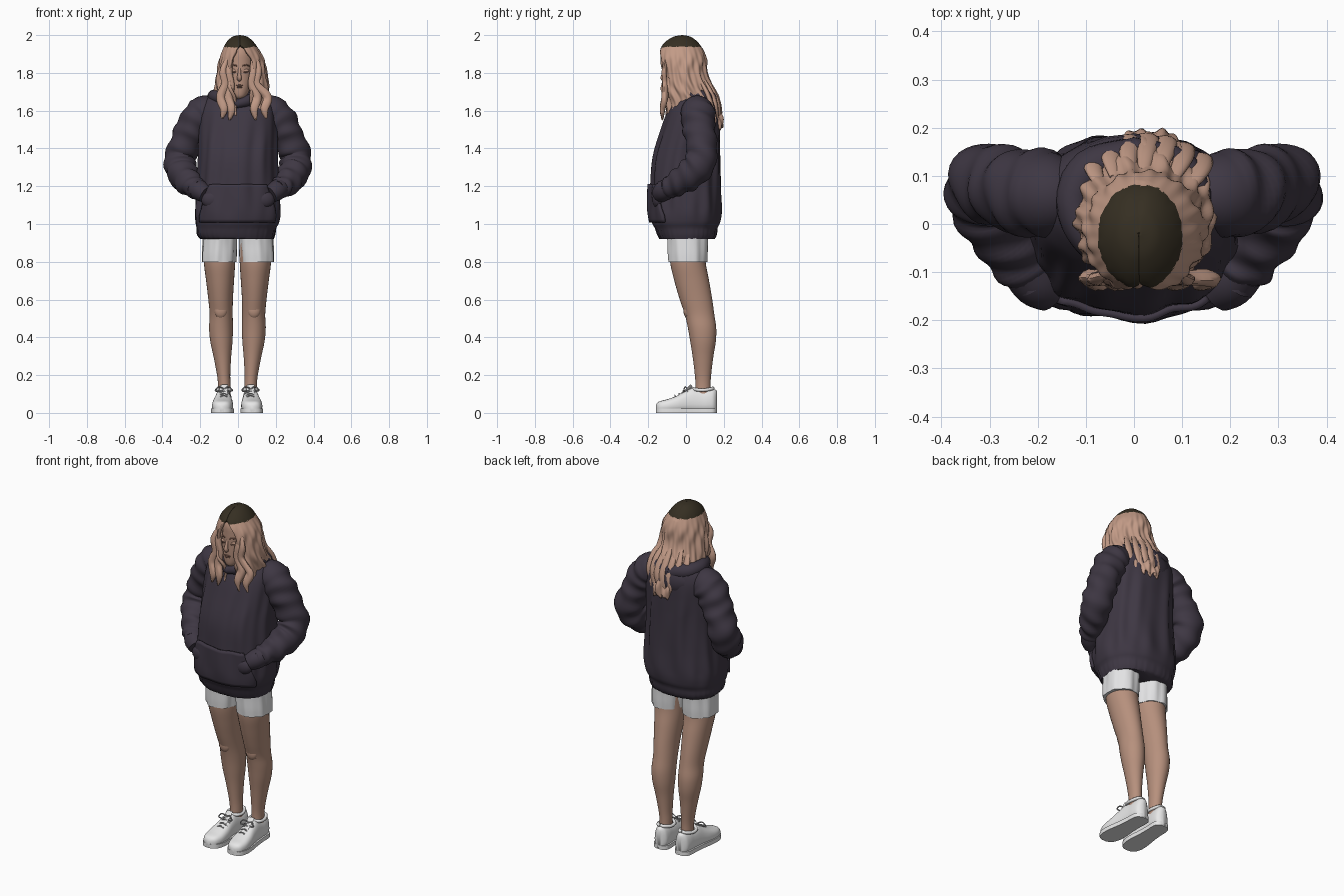
import bpy, bmesh, math
from mathutils import Vector
from math import sin, cos, pi

if "Cube" in bpy.data.objects:
    bpy.data.objects.remove(bpy.data.objects["Cube"])


def material(name, r, g, b):
    m = bpy.data.materials.new(name)
    m.diffuse_color = (r, g, b, 1)
    m.use_nodes = True
    m.node_tree.nodes["Principled BSDF"].inputs["Base Color"].default_value = m.diffuse_color
    return m


NAVY = material("dark_plum_fabric", .048, .038, .056)
SKIN = material("skin", .47, .28, .205)
HAIR = material("light_hair", .54, .325, .24)
ROOT = material("dark_roots", .036, .028, .016)
WHITE = material("white_leather", .80, .80, .80)
SHORT = material("white_cotton", .76, .76, .77)
LIP = material("face_detail", .25, .13, .095)
LACE = material("lace_grey", .42, .42, .43)


def sample(table, t):
    """Smooth lookup in a table whose first column is the parameter (ascending)."""
    n = len(table)
    t = min(max(t, table[0][0]), table[-1][0])
    i = 0
    while i < n - 2 and t > table[i + 1][0]:
        i += 1
    a, b = table[i], table[i + 1]
    p, q = table[max(i - 1, 0)], table[min(i + 2, n - 1)]
    h = b[0] - a[0]
    u = (t - a[0]) / h
    out = []
    for k in range(1, len(a)):
        ma = (b[k] - p[k]) / (b[0] - p[0]) * h
        mb = (q[k] - a[k]) / (q[0] - a[0]) * h
        out.append((2*u**3 - 3*u*u + 1) * a[k] + (u**3 - 2*u*u + u) * ma
                   + (3*u*u - 2*u**3) * b[k] + (u**3 - u*u) * mb)
    return out


def skin_rings(name, rings, mats, closed=True, caps=True, rule=None, angle=60):
    """Mesh that joins successive rings of points."""
    bm = bmesh.new()
    vs = [[bm.verts.new(p) for p in r] for r in rings]
    n = len(rings[0])
    for a, b in zip(vs, vs[1:]):
        for j in range(n if closed else n - 1):
            k = (j + 1) % n
            bm.faces.new((a[j], a[k], b[k], b[j]))
    if caps:
        bm.faces.new(vs[0])
        bm.faces.new(vs[-1])
    bmesh.ops.remove_doubles(bm, verts=bm.verts, dist=.0004)
    bmesh.ops.recalc_face_normals(bm, faces=bm.faces)
    if rule:
        for f in bm.faces:
            f.material_index = rule(f.calc_center_median())
    me = bpy.data.meshes.new(name)
    bm.to_mesh(me)
    bm.free()
    ob = bpy.data.objects.new(name, me)
    bpy.context.collection.objects.link(ob)
    for m in mats:
        me.materials.append(m)
    bpy.ops.object.select_all(action='DESELECT')
    ob.select_set(True)
    bpy.context.view_layer.objects.active = ob
    bpy.ops.object.shade_smooth_by_angle(angle=math.radians(angle))
    return ob


def oval(th, rx, ry, e=1.0):
    s, c = sin(th), cos(th)
    return (math.copysign(abs(s)**e, s) * rx, -math.copysign(abs(c)**e, c) * ry)


def column(name, table, mat, steps=30, n=32, e=1.0, sx=1, dx=0, ripple=lambda th, z: 0):
    """Upright body from rows of z, centre x, centre y, radius x, radius y."""
    rings = []
    for i in range(steps + 1):
        z = table[0][0] + (table[-1][0] - table[0][0]) * i / steps
        cx, cy, rx, ry = sample(table, z)
        ring = []
        for j in range(n):
            th = 2 * pi * j / n
            x, y = oval(th, rx + ripple(th, z), ry + ripple(th, z), e)
            ring.append((sx * (cx + x) + dx, cy + y, z))
        rings.append(ring)
    return skin_rings(name, rings, [mat])


def tube(name, pts, mat, steps=24, n=16, flat=1.0, ripple=lambda th, t: 0):
    """Tube through points of x, y, z, radius."""
    table = [(i, *p) for i, p in enumerate(pts)]
    top, rings = len(pts) - 1, []
    for i in range(steps + 1):
        t = top * i / steps
        *c, r = sample(table, t)
        tan = Vector(sample(table, t + .02)[:3]) - Vector(sample(table, t - .02)[:3])
        u = tan.cross(Vector((.1, 1, .25))).normalized()
        v = tan.cross(u).normalized()
        ring = []
        for j in range(n):
            th = 2 * pi * j / n
            rr = r + ripple(th, t)
            ring.append(Vector(c) + u * cos(th) * rr + v * sin(th) * rr * flat)
        rings.append(ring)
    return skin_rings(name, rings, [mat])


def blob(name, c, r, mat):
    return skin_rings(name, [[(c[0] + r[0]*cos(a)*sin(b), c[1] + r[1]*sin(a)*sin(b), c[2] + r[2]*cos(b))
                              for a in [2*pi*j/16 for j in range(16)]]
                             for b in [.02 + (pi - .04)*i/10 for i in range(11)]], [mat])


# Hoodie body with ribbed hem and vertical folds
TORSO = [(.92, -.005, .005, .192, .145), (.94, -.01, .005, .205, .156), (.985, -.008, .0, .212, .168),
         (1.0, -.005, 0, .219, .178), (1.06, -.003, 0, .226, .186), (1.2, 0, 0, .217, .184),
         (1.35, 0, .004, .207, .178), (1.5, 0, .024, .205, .156), (1.6, 0, .04, .197, .138),
         (1.65, 0, .05, .178, .118), (1.68, 0, .055, .15, .1), (1.7, 0, .055, .115, .085)]


def folds(th, z):
    k = min(1, max(0, (1.62 - z) * 5)) * min(1, max(.2, (z - .97) * 9))
    return k * (.0045 * sin(9*th + 2*sin(6*z)) + .003 * sin(15*th - 5*z)) \
        + (.002 * sin(60*th) if z < .98 else 0)


column("hoodie_body", TORSO, NAVY, steps=64, n=96, e=.85, ripple=folds)


# Front pouch pocket following the body surface
def pouch_point(u, v, off):
    z = 1.01 + .2 * v
    cx, cy, rx, ry = sample(TORSO, z)
    th = u * (1.0 - .4 * max(0, v - .15))
    x, y = oval(th, rx + folds(th, z) + off, ry + folds(th, z) + off, .85)
    return (cx + x, cy + y, z)


pouch = skin_rings("front_pocket", [[pouch_point(-1 + j/12, i/12, .006) for j in range(25)] for i in range(13)],
                   [NAVY], closed=False, caps=False)
sol = pouch.modifiers.new("thickness", 'SOLIDIFY')
sol.thickness, sol.offset = .016, 0

# Hood: rolled collar that dips at the front, plus the draped back
for side in (-1, 1):
    tube("hood_roll", [(side * x, y, z, r) for x, y, z, r in
         [(-.008, -.088, 1.635, .022), (.05, -.072, 1.652, .03), (.105, -.02, 1.672, .034),
          (.125, .05, 1.675, .037), (.09, .115, 1.665, .042), (-.01, .138, 1.65, .044)]], NAVY)
blob("hood_back", (0, .105, 1.6), (.15, .083, .1), NAVY)

# Sleeves, cuffs and hands tucked into the pocket
for side in (-1, 1):
    arm = [(.12, .055, 1.62, .06), (.175, .06, 1.595, .088), (.225, .065, 1.54, .088), (.265, .075, 1.46, .083),
           (.303, .085, 1.365, .082), (.302, .052, 1.29, .083), (.272, -.015, 1.235, .074),
           (.235, -.075, 1.2, .06), (.205, -.115, 1.18, .05)]
    tube("sleeve", [(side*x, y, z, r) for x, y, z, r in arm], NAVY, steps=56, n=32,
         ripple=lambda th, t: (.0045 * sin(7*t + 2*sin(th)) + .003*sin(3*th + 4*t)) * (t > 1.2))
    tube("cuff", [(side*.222, -.093, 1.19, .054), (side*.2, -.12, 1.175, .054), (side*.17, -.14, 1.155, .046)],
         NAVY, steps=8, ripple=lambda th, t: .002 * sin(8*th))
    blob("hand_in_pocket", (side*.13, -.145, 1.13), (.065, .035, .05), NAVY)

# Legs and shorts
LEG = [(.08, .070, .09, .033, .042), (.15, .070, .09, .033, .040), (.2, .073, .09, .035, .043),
       (.3, .08, .09, .047, .055), (.38, .085, .09, .059, .068), (.45, .087, .085, .063, .075),
       (.52, .086, .072, .061, .078), (.6, .089, .053, .065, .086), (.7, .092, .03, .074, .092),
       (.8, .095, .01, .083, .094), (.9, .095, .01, .083, .094)]
CUFF = [(.8, .101, .01, .091, .1), (.84, .1, .01, .092, .103), (.9, .098, .01, .091, .105), (.97, .095, .01, .09, .11)]
for side in (-1, 1):
    column("leg", LEG, SKIN, steps=44, sx=side, dx=-.003)
    column("shorts_leg", CUFF, SHORT, steps=12, n=48, sx=side,
           ripple=lambda th, z: .003 * sin(7*th + 8*z) + .0015 * sin(13*th))
    blob("kneecap", (side*.088 - .003, .008, .545), (.036, .022, .045), SKIN)

# Shoes: rows of y, half width, height
SHOE = [(-.16, .012, .036), (-.152, .032, .05), (-.135, .046, .059), (-.1, .056, .068), (-.05, .056, .086),
        (0, .05, .112), (.035, .047, .128), (.08, .045, .122), (.12, .045, .124), (.15, .038, .122), (.165, .016, .112)]
for side, cx in ((-1, -.075), (1, .066)):
    def lean(y):
        return cx + side * .004 * (.09 - y) / .1
    upper, sole = [], []
    for i in range(41):
        y = -.16 + .325 * i / 40
        hw, h = sample(SHOE, y)
        ring = []
        for j in range(24):
            a = 2 * pi * j / 24
            z = h * (.5 + .5 * math.copysign(abs(sin(a))**.8, sin(a)))
            x = hw * math.copysign(abs(cos(a))**.6, cos(a)) * (1 - .3 * (z / .13)**2)
            ring.append((lean(y) + x, y, z + .004))
        upper.append(ring)
        w = hw + .003
        sole.append([(lean(y) - w, y, 0), (lean(y) + w, y, 0), (lean(y) + w, y, .024), (lean(y) - w, y, .024)])
    skin_rings("shoe_upper", upper, [WHITE])
    skin_rings("shoe_sole", sole, [WHITE], angle=35)
    # Padded collar and tongue
    for s in (-1, 1):
        tube("shoe_collar", [(cx, .033, .128, .009), (cx + s*.034, .06, .122, .009), (cx + s*.038, .1, .121, .009),
                             (cx + s*.02, .137, .128, .009), (cx, .142, .131, .009)], WHITE, steps=16, n=10)
    tube("shoe_tongue", [(cx, -.04, .086, .018), (cx, 0, .117, .022), (cx, .03, .146, .022)], WHITE, steps=8, flat=.3)
    # Laces and bow
    for k in range(4):
        y = -.055 + .022 * k
        h = sample(SHOE, y)[1]
        tube("lace", [(cx - .03, y, h - .008, .0035), (cx, y - .004, h + .009, .0035), (cx + .03, y, h - .008, .0035)],
             LACE, steps=8, n=8)
    for s in (-1, 1):
        tube("lace_bow", [(cx, .005, .128, .0035), (cx + s*.028, -.005, .138, .0035), (cx + s*.042, -.012, .118, .0035),
                          (cx + s*.02, -.01, .115, .0035), (cx, .003, .126, .0035)], LACE, steps=16, n=8)

# Head, neck and face
HEAD = [(1.662, .008, -.075, .014, .016), (1.672, .008, -.07, .03, .034), (1.7, .008, -.055, .05, .056),
        (1.75, .01, -.035, .068, .078), (1.8, .01, -.028, .074, .086), (1.86, .012, -.025, .077, .09),
        (1.91, .012, -.025, .07, .086), (1.945, .012, -.025, .05, .062), (1.96, .012, -.025, .02, .025)]
column("head", HEAD, SKIN, steps=30, n=40)
column("neck", [(1.58, 0, .03, .052, .055), (1.65, .005, .01, .047, .05), (1.74, .01, -.01, .047, .05)], SKIN, steps=6)
tube("nose", [(.008, -.108, 1.825, .007), (.007, -.119, 1.795, .009), (.007, -.122, 1.772, .013),
              (.007, -.11, 1.762, .009)], SKIN, steps=10, n=12)
blob("upper_lip", (.008, -.112, 1.733), (.02, .006, .0045), LIP)
blob("lower_lip", (.008, -.111, 1.724), (.016, .007, .005), LIP)
for s in (-1, 1):
    blob("eyelid", (.009 + s*.031, -.102, 1.812), (.018, .009, .009), SKIN)
    tube("lash_line", [(.009 + s*.015, -.110, 1.807, .0025), (.009 + s*.031, -.110, 1.803, .003),
                       (.009 + s*.048, -.099, 1.807, .0025)], LIP, steps=8, n=8)
    tube("eyebrow", [(.009 + s*.014, -.113, 1.837, .003), (.009 + s*.034, -.108, 1.842, .004),
                     (.009 + s*.053, -.094, 1.836, .0025)], LIP, steps=8, n=8)

# Hair: shell parted at the face, dark at the crown
HAIRT = [(1.5, .03, .045, .115, .142), (1.58, .033, .04, .13, .15), (1.65, .026, .03, .138, .146),
         (1.72, .02, .003, .139, .136), (1.8, .02, -.012, .131, .128), (1.88, .02, -.02, .115, .125),
         (1.94, .013, -.025, .087, .107), (1.965, .011, -.024, .07, .087), (1.985, .01, -.022, .049, .059),
         (1.995, .01, -.02, .03, .035), (2.0, .01, -.02, .002, .002)]
PART = [(1.5, .33), (1.6, .3), (1.68, .27), (1.74, .42), (1.81, .50), (1.88, .44), (1.925, .25), (1.95, 0), (2.0, 0)]
rings = []
for i in range(71):
    s = (i / 70)**1.5
    ring = []
    for j in range(121):
        w = -1 + 2 * j / 120
        # front locks end at the chest, the back falls lower, with ragged tips
        end = 1.535 + .025 * cos(pi * (1 - abs(w))) + .012 * sin(47*w) + .007 * sin(90*w)
        z = 2 - (2 - end) * s
        gap = max(0, sample(PART, z)[0])
        th = pi + w * (pi - gap)
        cx, cy, rx, ry = sample(HAIRT, z)
        k = min(1, max(0, (1.96 - z) * 5))
        wave = k * (.006 * sin(11*th + 2.5*sin(22*z)) + .004 * sin(23*th + 14*z) + .006 * sin(34*z) * abs(cos(th)))
        groove = .006 * math.exp(-(sin(th) / .2)**2) * (z > 1.93)
        x, y = oval(th, max(.002, rx + wave - groove * .5), max(.002, ry + wave - groove * .5))
        ring.append((cx + x, cy + y, z))
    rings.append(ring)
hair = skin_rings("hair", rings, [HAIR, ROOT], closed=False, caps=False,
                  rule=lambda c: int(c.z > 1.938 - .12 * max(0, -.09 - c.y)))
sol = hair.modifiers.new("thickness", 'SOLIDIFY')
sol.thickness, sol.offset = .016, -1

# Wavy locks framing the face and falling on the chest and back
for k, (x0, x1) in enumerate([(-.055, -.035), (-.085, -.075), (.088, .085), (.115, .14)]):
    d = .016 * (-1 if x0 < 0 else 1)
    tube("front_lock", [(x0*.75 + .01, -.105, 1.88, .008), (x0 - d*.4, -.115, 1.81, .018), (x0 - d, -.112, 1.74, .021),
                        (x1 + d, -.112, 1.67, .024), (x1, -.124, 1.61, .022), (x1 + d*.6, -.125, 1.55 + .008*(k % 2), .004)],
         HAIR, steps=28, n=14, flat=.7, ripple=lambda th, t: .0018 * sin(4*th + 3*t))
for k in range(7):
    x = -.085 + .037 * k
    y = .185 - 3 * (x - .02)**2
    tube("back_lock", [(x*.8, y - .075, 1.77, .012), (x, y - .035, 1.70, .02), (x + .006, y - .01, 1.63, .021),
                       (x - .006, y - .008, 1.57, .018), (x + .004, y - .01, 1.505 + .012*(k % 2), .003)],
         HAIR, steps=20, n=12, flat=.6)
